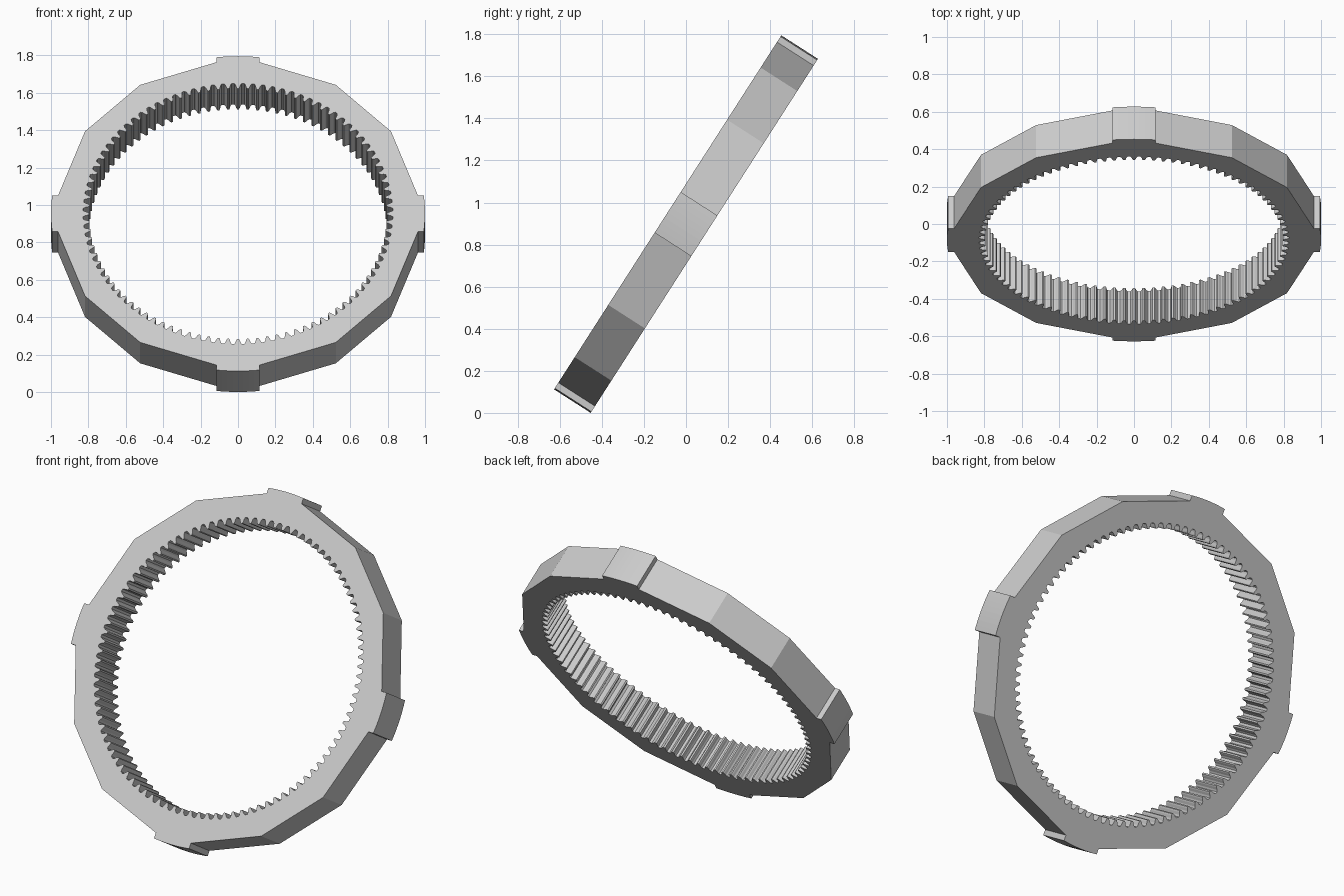
import bpy
import math
from mathutils import Vector, Matrix

if "Cube" in bpy.data.objects:
    bpy.data.objects.remove(bpy.data.objects["Cube"], do_unlink=True)

WIDTH = 0.207       # thickness along the ring axis
TILT = math.radians(57.3)
TEETH = 96
ROOT, TIP = 0.828, 0.796
TAB = 0.115         # half width of each outer tab

grey = bpy.data.materials.new("plain grey")
grey.use_nodes = True
colour = (0.6, 0.6, 0.6, 1)
grey.diffuse_color = colour
grey.node_tree.nodes["Principled BSDF"].inputs["Base Color"].default_value = colour


def polar(r, a):
    return Vector((r * math.cos(a), r * math.sin(a)))


def outer_profile():
    """One quarter, a tab with a round top and two flat corners, repeated four times."""
    half = math.asin(TAB)
    quarter = [Vector((0.962, -TAB))]
    quarter += [polar(1, half * (i / 4 - 1)) for i in range(9)]
    quarter += [Vector((0.962, TAB)), Vector((0.818, 0.523)), Vector((0.523, 0.818))]
    return [Matrix.Rotation(q * math.pi / 2, 2) @ p for q in range(4) for p in quarter]


def inner_profile():
    """Internal gear teeth: (fraction of pitch, fraction of depth)."""
    tooth = [(-0.37, 0.0), (-0.25, 0.3), (-0.17, 0.75), (-0.09, 1.0),
             (0.09, 1.0), (0.17, 0.75), (0.25, 0.3), (0.37, 0.0)]
    pitch = math.tau / TEETH
    return [polar(ROOT + (TIP - ROOT) * d, (t + f) * pitch)
            for t in range(TEETH) for f, d in tooth]


# Toothed ring: outline with a toothed hole, extruded to full width
curve = bpy.data.curves.new("toothed_ring", "CURVE")
curve.dimensions = "2D"
curve.fill_mode = "BOTH"
curve.extrude = WIDTH / 2
for points in (outer_profile(), inner_profile()):
    spline = curve.splines.new("POLY")
    spline.points.add(len(points) - 1)
    for sp, p in zip(spline.points, points):
        sp.co = (p.x, p.y, 0, 1)
    spline.use_cyclic_u = True
curve.materials.append(grey)

ring = bpy.data.objects.new("toothed_ring", curve)
bpy.context.collection.objects.link(ring)
ring.rotation_euler.x = TILT
ring.location.z = 0.8975

# Turn into a mesh with crisp flat faces
for o in bpy.context.selected_objects:
    o.select_set(False)
ring.select_set(True)
bpy.context.view_layer.objects.active = ring
bpy.ops.object.convert(target="MESH")
bpy.ops.object.mode_set(mode="EDIT")
bpy.ops.mesh.select_all(action="SELECT")
bpy.ops.mesh.remove_doubles(threshold=0.0001)
bpy.ops.mesh.normals_make_consistent(inside=False)
bpy.ops.object.mode_set(mode="OBJECT")
bpy.ops.object.shade_flat()
